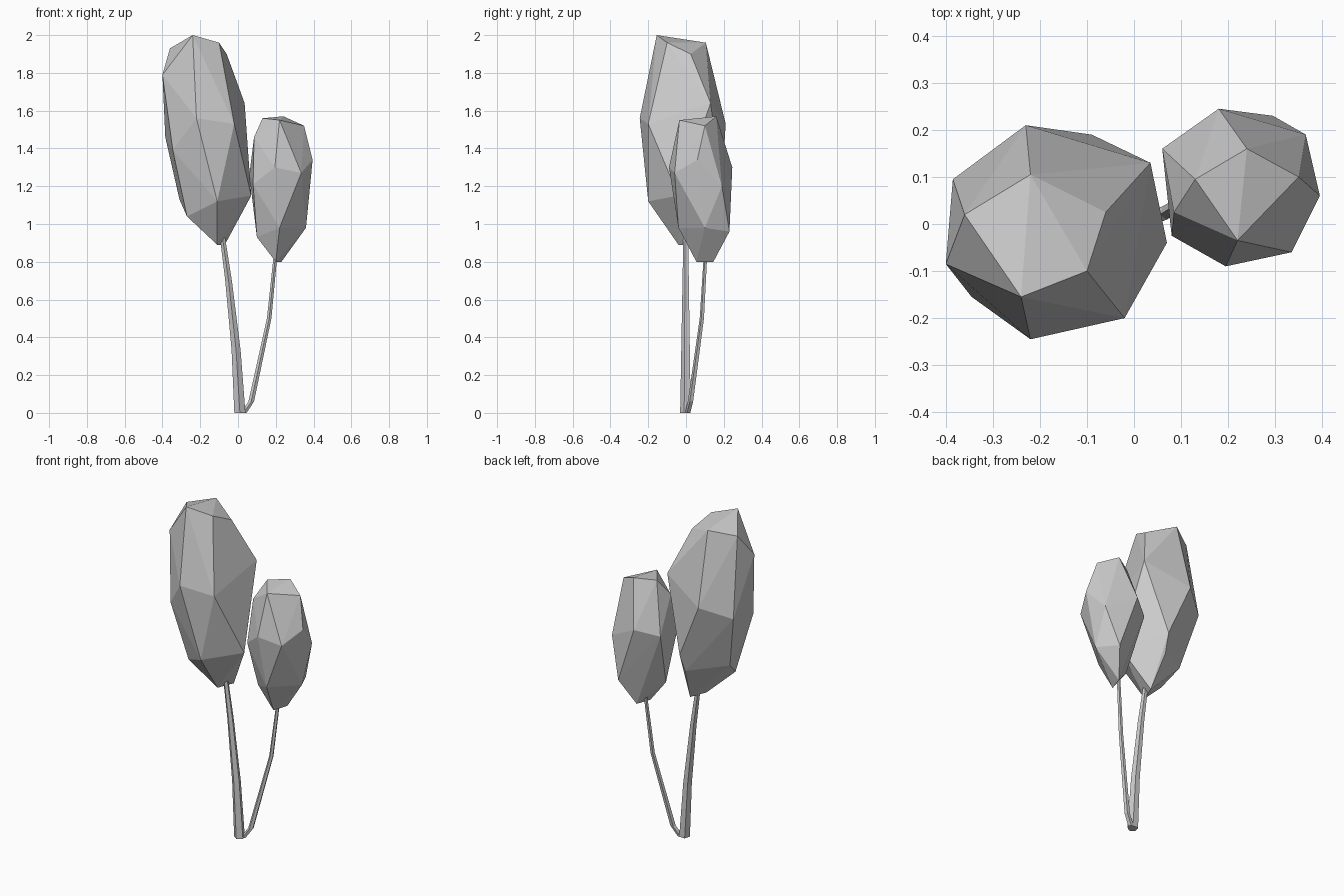
import bpy
import bmesh
import math
from mathutils import Vector

# Remove only the default cube
default_cube = bpy.data.objects.get("Cube")
if default_cube:
    bpy.data.objects.remove(default_cube, do_unlink=True)


def make_material(name, colour):
    material = bpy.data.materials.new(name)
    material.use_nodes = True
    material.diffuse_color = colour
    material.node_tree.nodes["Principled BSDF"].inputs["Base Color"].default_value = colour
    return material


plain_grey = make_material("plain grey", (0.6, 0.6, 0.6, 1))


def finish(bm, name):
    """Turn a bmesh into a flat-shaded grey object."""
    bmesh.ops.recalc_face_normals(bm, faces=bm.faces[:])
    mesh = bpy.data.meshes.new(name)
    bm.to_mesh(mesh)
    bm.free()
    mesh.materials.append(plain_grey)
    part = bpy.data.objects.new(name, mesh)
    bpy.context.collection.objects.link(part)
    return part


def make_crown(name, *rings):
    """Wrap a faceted convex skin around the corner points of each ring."""
    bm = bmesh.new()
    for ring in rings:
        for corner in ring:
            bm.verts.new(corner)
    bmesh.ops.convex_hull(bm, input=bm.verts[:], use_existing_faces=False)
    loose = [v for v in bm.verts if not v.link_faces]
    bmesh.ops.delete(bm, geom=loose, context="VERTS")
    return finish(bm, name)


def make_stem(name, path, start_radius, end_radius, sides=5):
    """Sweep level rings along a bent path, tapering towards the crown."""
    bm = bmesh.new()
    rings = []
    top = path[-1][2]
    for point in path:
        radius = start_radius + (end_radius - start_radius) * point[2] / top
        ring = []
        for i in range(sides):
            angle = math.tau * i / sides - math.pi / 2
            offset = Vector((math.cos(angle), math.sin(angle), 0)) * radius
            ring.append(bm.verts.new(Vector(point) + offset))
        rings.append(ring)
    for lower, upper in zip(rings, rings[1:]):
        for i in range(sides):
            j = (i + 1) % sides
            bm.faces.new((lower[i], lower[j], upper[j], upper[i]))
    bm.faces.new(rings[0][::-1])
    bm.faces.new(rings[-1])
    return finish(bm, name)


# Tall leaning crown: top cap, upper ring, lower ring, bottom cap
make_crown(
    "large_crown",
    [(-.36, .02, 1.93), (-.24, -.155, 2), (-.1, -.1, 1.96), (-.06, .025, 1.9), (-.22, .105, 1.96)],
    [(-.4, -.085, 1.79), (-.22, -.245, 1.56), (-.02, -.2, 1.53), (.035, .13, 1.64), (-.23, .21, 1.53)],
    [(-.345, -.155, 1.39), (-.11, -.2, 1.12), (.07, -.04, 1.15), (-.09, .19, 1.2), (-.385, .095, 1.46)],
    [(-.27, -.09, 1.04), (-.11, -.04, .89), (-.07, .06, .89), (-.1, .15, 1.09), (-.31, .02, 1.13)],
)

# Shorter crown beside it
make_crown(
    "small_crown",
    [(.24, .16, 1.57), (.35, .1, 1.52), (.22, -.035, 1.55), (.085, .025, 1.46), (.13, .095, 1.56)],
    [(.18, .245, 1.3), (.365, .19, 1.2), (.395, .06, 1.34), (.335, -.06, 1.27)],
    [(.195, -.09, 1.3), (.08, -.025, 1.21), (.06, .16, 1.26)],
    [(.295, .23, .96), (.36, .1, .98), (.22, -.04, .98), (.1, .05, .93)],
    [(.23, .145, .8), (.2, .055, .8)],
)

# Two bent stems sharing a foot
make_stem("large_stem", [(.01, 0, 0), (-.01, 0, .33), (-.05, 0, .7), (-.085, 0, .95)], .031, .014)
make_stem("small_stem", [(.03, .01, 0), (.07, .025, .06), (.165, .085, .5), (.2, .105, .85)], .016, .01)
